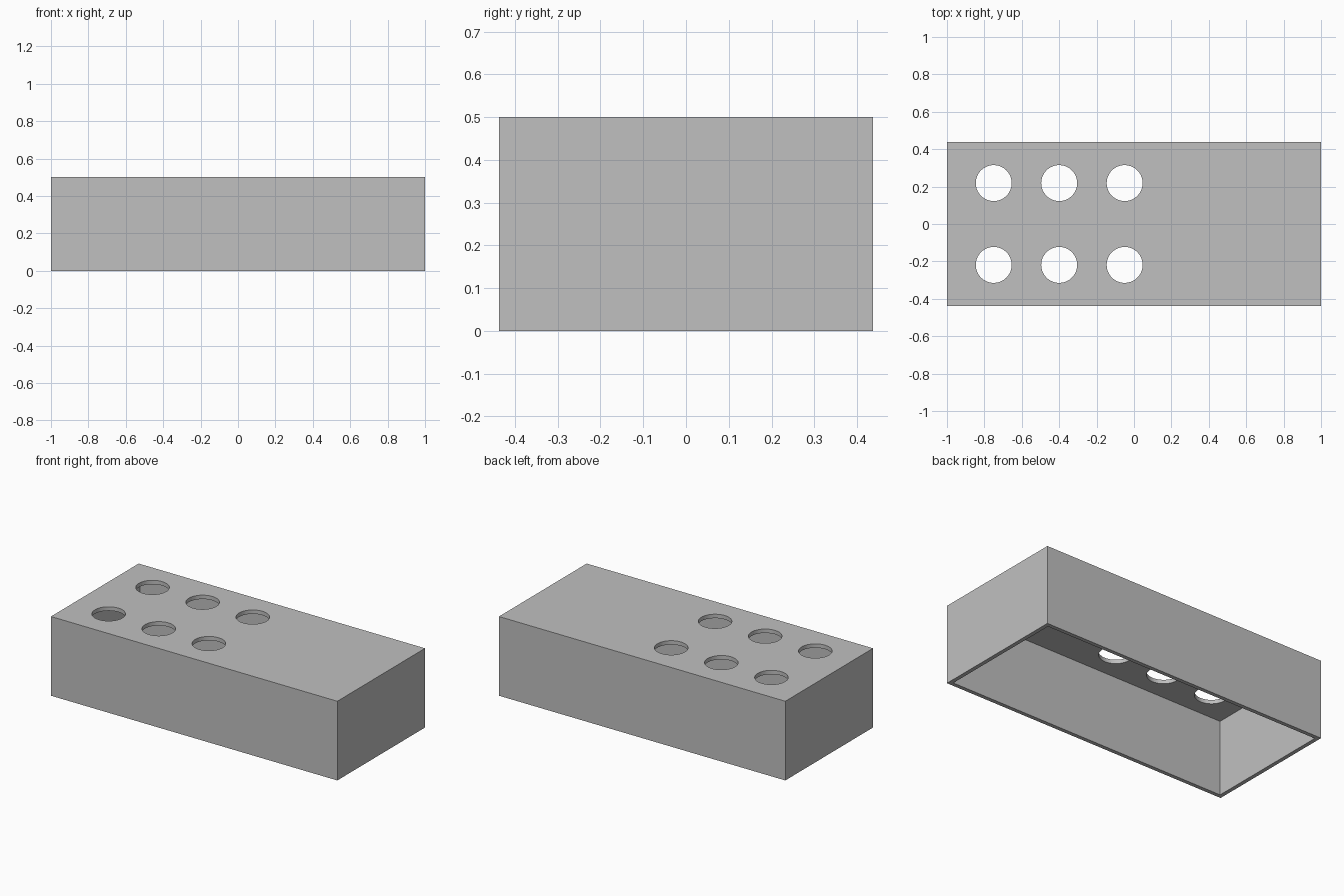
import bpy
from mathutils import Matrix

if "Cube" in bpy.data.objects:
    bpy.data.objects.remove(bpy.data.objects["Cube"], do_unlink=True)

import bmesh

LENGTH, DEPTH, HEIGHT, WALL = 2.0, 0.875, 0.5, 0.025
HOLE_RADIUS = 0.096

# Plain grey material
grey = bpy.data.materials.new("light_grey")
grey.use_nodes = True
colour = (0.527, 0.527, 0.527, 1)
grey.diffuse_color = colour
grey.node_tree.nodes["Principled BSDF"].inputs["Base Color"].default_value = colour


def make_object(name, bm):
    mesh = bpy.data.meshes.new(name)
    bm.to_mesh(mesh)
    bm.free()
    mesh.materials.append(grey)
    obj = bpy.data.objects.new(name, mesh)
    bpy.context.collection.objects.link(obj)
    return obj


def box(name, size, bottom):
    bm = bmesh.new()
    place = Matrix.Translation((0, 0, bottom + size[2] / 2))
    bmesh.ops.create_cube(bm, size=1, matrix=place @ Matrix.Diagonal((*size, 1)))
    return make_object(name, bm)


def cut(target, cutter):
    cutter.hide_render = True
    mod = target.modifiers.new("cut", "BOOLEAN")
    mod.operation = "DIFFERENCE"
    mod.solver = "EXACT"
    mod.object = cutter
    bpy.context.view_layer.objects.active = target
    bpy.ops.object.modifier_apply(modifier=mod.name)
    bpy.data.objects.remove(cutter, do_unlink=True)


# Outer block, hollowed from below into a thin-walled cover
cover = box("cover", (LENGTH, DEPTH, HEIGHT), 0)
cavity = box("cavity_cutter",
             (LENGTH - 2 * WALL, DEPTH - 2 * WALL, HEIGHT), -WALL)
cut(cover, cavity)

# Two rows of three round holes through the top panel
bm = bmesh.new()
for x in (-0.75, -0.4, -0.05):
    for y in (-DEPTH / 4, DEPTH / 4):
        bmesh.ops.create_cone(bm, cap_ends=True, segments=64,
                              radius1=HOLE_RADIUS, radius2=HOLE_RADIUS,
                              depth=0.2, matrix=Matrix.Translation((x, y, HEIGHT)))
cut(cover, make_object("hole_cutter", bm))

# Smooth hole walls, sharp box edges
bpy.ops.object.select_all(action="DESELECT")
cover.select_set(True)
bpy.context.view_layer.objects.active = cover
bpy.ops.object.shade_smooth_by_angle()
